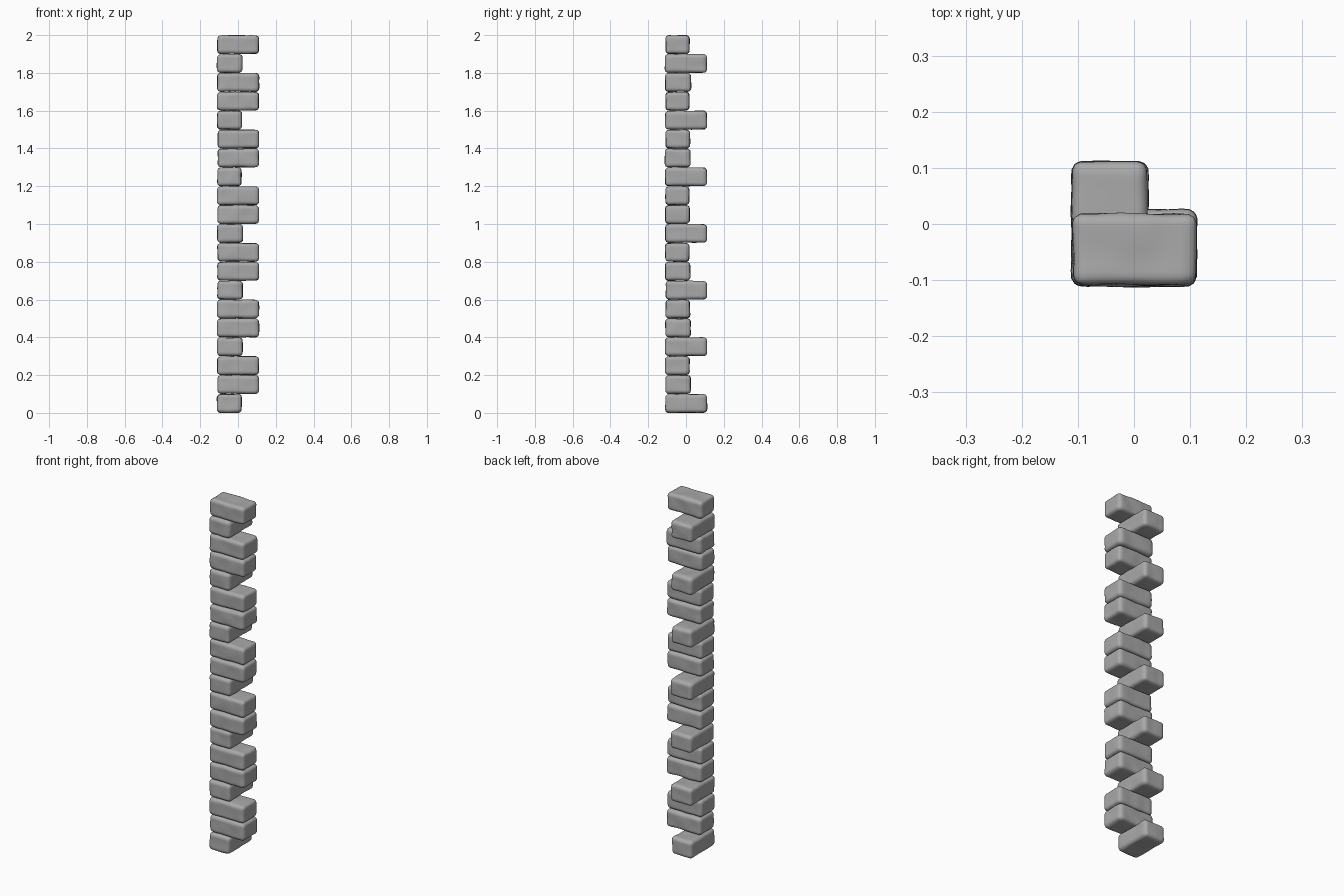
import bpy, bmesh, math, random
from mathutils import Vector, noise

random.seed(4)
if "Cube" in bpy.data.objects:
    bpy.data.objects.remove(bpy.data.objects["Cube"])

# Stone colour
stone = bpy.data.materials.new("grey_stone")
stone.use_nodes = True
colour = (0.4, 0.4, 0.4, 1)
stone.diffuse_color = colour
stone.node_tree.nodes["Principled BSDF"].inputs["Base Color"].default_value = colour

COURSES = 20
HEIGHT = 2 / COURSES
OUTER = 0.112      # reach of the long side
INNER = 0.024      # end of the short side
ROUND = 0.02


def worn_block(name, low, high):
    """Rounded stone block with gently uneven faces."""
    centre, half = (low + high) / 2, (high - low) / 2
    core = half - Vector((ROUND, ROUND, ROUND))
    seed = Vector([random.uniform(-50, 50) for _ in range(3)])
    bm = bmesh.new()
    bmesh.ops.create_cube(bm, size=2)
    bmesh.ops.subdivide_edges(bm, edges=bm.edges[:], cuts=15, use_grid_fill=True)
    for v in bm.verts:
        p = Vector([c * h for c, h in zip(v.co, half)])
        inside = Vector([max(-k, min(k, c)) for c, k in zip(p, core)])
        normal = (p - inside).normalized()
        dent = 0.003 * noise.noise(p * 16 + seed) - 0.001
        v.co = centre + inside + normal * (ROUND + dent)
    for f in bm.faces:
        f.smooth = True
    mesh = bpy.data.meshes.new(name)
    bm.to_mesh(mesh)
    bm.free()
    mesh.materials.append(stone)
    obj = bpy.data.objects.new(name, mesh)
    bpy.context.collection.objects.link(obj)
    return obj


# Stacked corner blocks: one running back, then two running sideways
for i in range(COURSES):
    runs_back = i % 3 == 0
    short = INNER + random.uniform(-0.006, 0.003)
    end = (short, OUTER) if runs_back else (OUTER, short)
    start = [-OUTER + random.uniform(0, 0.004) for _ in range(2)]
    low = Vector((*start, i * HEIGHT))
    high = Vector((*end, (i + 1) * HEIGHT))
    kind = "back_block" if runs_back else "side_block"
    worn_block(f"{kind}_{i + 1}", low, high)
